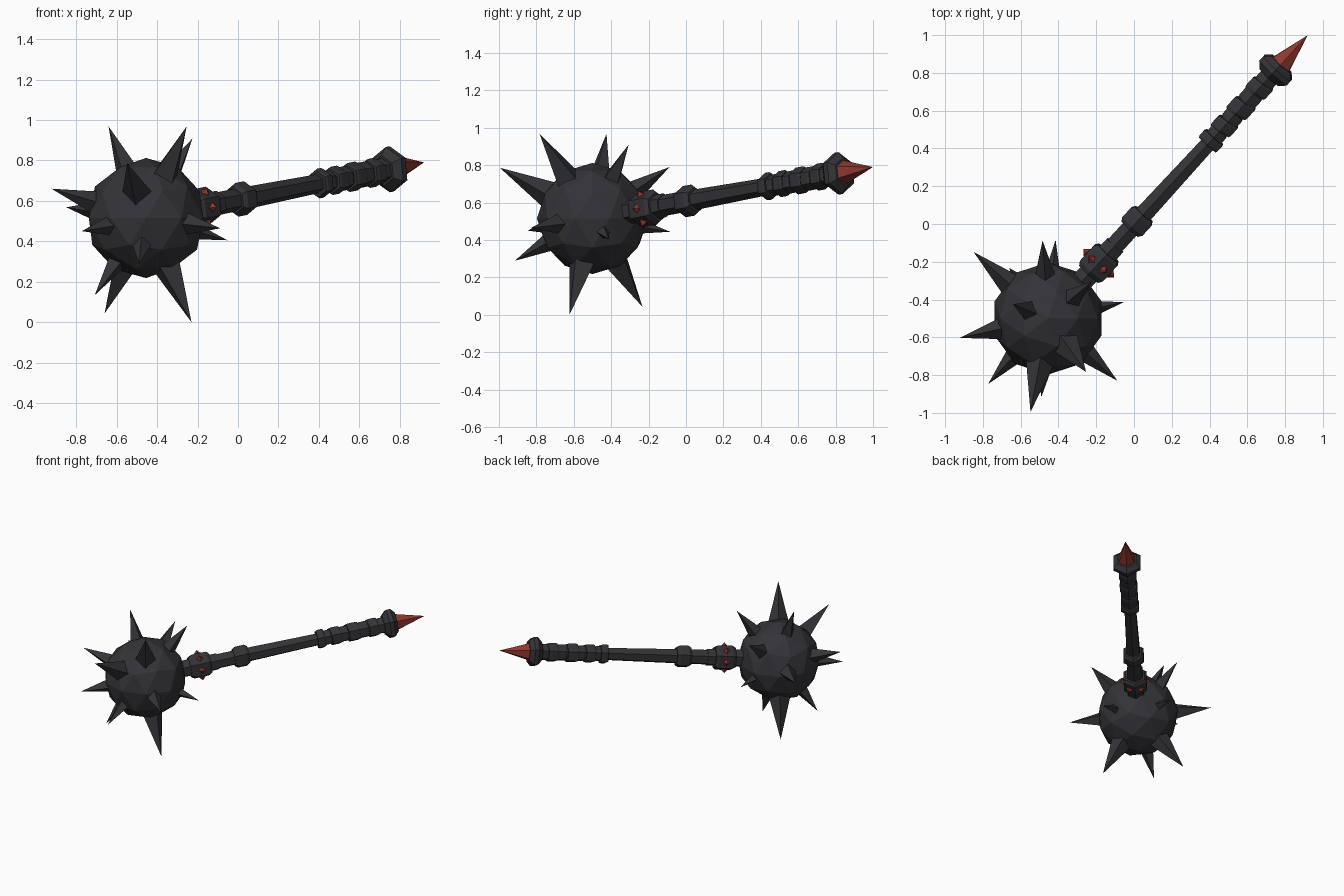
import bpy, bmesh, math
from mathutils import Vector, Matrix

if "Cube" in bpy.data.objects:
    bpy.data.objects.remove(bpy.data.objects["Cube"])

CENTRE = Vector((-0.455, -0.5, 0.515))
TIP = Vector((0.92, 1.0, 0.79))
U = (TIP - CENTRE).normalized()               # handle direction
W = Vector((-U.y, U.x, 0)).normalized()       # sideways
V = U.cross(W)                                # upwards
FRAME = Matrix((W, V, U)).transposed().to_4x4()
FRAME.translation = CENTRE


def material(name, rgb):
    m = bpy.data.materials.new(name)
    m.diffuse_color = (*rgb, 1)
    m.use_nodes = True
    m.node_tree.nodes["Principled BSDF"].inputs["Base Color"].default_value = m.diffuse_color
    return m


IRON = material("dark_iron", (0.034, 0.034, 0.040))
RED = material("deep_red", (0.27, 0.038, 0.028))


def finish(name, bm, mat, matrix):
    bmesh.ops.recalc_face_normals(bm, faces=bm.faces)
    me = bpy.data.meshes.new(name)
    bm.to_mesh(me)
    bm.free()
    me.materials.append(mat)
    ob = bpy.data.objects.new(name, me)
    ob.matrix_world = matrix
    bpy.context.collection.objects.link(ob)
    return ob


def lathe(name, profile, mat, sides=6, matrix=FRAME, tilt=0.0):
    """Faceted solid from (distance, radius) pairs; tilt slants the rings."""
    bm = bmesh.new()
    rings = []
    for s, r in profile:
        if r == 0:
            rings.append([bm.verts.new((0, 0, s))])
            continue
        ring = []
        for k in range(sides):
            a = math.pi / 2 + 2 * math.pi * k / sides
            x, y = r * math.cos(a), r * math.sin(a)
            ring.append(bm.verts.new((x, y, s + tilt * x)))
        rings.append(ring)
    for a, b in zip(rings, rings[1:]):
        for k in range(sides):
            j = (k + 1) % sides
            if len(b) == 1:
                bm.faces.new((a[k], a[j], b[0]))
            else:
                bm.faces.new((a[k], a[j], b[j], b[k]))
    for ring in (rings[0], rings[-1]):
        if len(ring) > 2:
            bm.faces.new(ring)
    return finish(name, bm, mat, matrix)


# Faceted ball head
bm = bmesh.new()
bmesh.ops.create_icosphere(bm, subdivisions=2, radius=0.297)
finish("ball_head", bm, IRON, Matrix.Translation(CENTRE))

# Spikes, each given by its tip
tips = [(-.64, -.425, .968), (-.254, -.783, .968), (-.225, -.307, .909),
        (-.548, -.995, .786), (-.49, -.915, .289), (-.923, -.603, .66),
        (-.849, -.148, .568), (-.772, -.847, .45), (-.052, -.413, .405),
        (-.088, -.83, .464), (-.23, -.623, .0), (-.66, -.233, .043),
        (-.709, -.62, .133), (-.484, -.088, .79), (-.415, -.085, .444)]
for i, t in enumerate(tips):
    d = Vector(t) - CENTRE
    length = d.length
    m = d.to_track_quat('Z', 'Y').to_matrix().to_4x4()
    m.translation = CENTRE
    r = (length - 0.26) * 0.26
    lathe(f"spike_{i + 1}", [(0.24, r), (length, 0)], IRON, 4, m)

# Shaft and collars
lathe("shaft", [(0.25, 0.066), (0.36, 0.066), (0.5, 0.057), (0.7, 0.056),
                (1.27, 0.047), (1.80, 0.05)], IRON)
lathe("gem_collar", [(0.325, 0.078), (0.35, 0.095), (0.455, 0.095), (0.475, 0.08)], IRON)
lathe("neck_ring", [(0.46, 0.066), (0.53, 0.064)], IRON)
lathe("middle_collar", [(0.65, 0.068), (0.672, 0.084), (0.735, 0.084), (0.757, 0.068)], IRON)

# Red gems, one on each collar side
for k in range(6):
    a = k * math.pi / 3
    out = Vector((math.cos(a), math.sin(a), 0))
    side = Vector((-math.sin(a), math.cos(a), 0))
    local = Matrix((side, Vector((0, 0, 1)), out)).transposed().to_4x4()
    local.translation = out * 0.08 + Vector((0, 0, 0.40))
    lathe(f"gem_{k + 1}", [(-0.01, 0.025), (0.005, 0.025), (0.03, 0)], RED, 4, FRAME @ local)

# Grip wrap: slanted bands of alternating width
bands = [(1.262, 1.315, .074, 0), (1.31, 1.362, .058, .1), (1.36, 1.43, .070, -.15),
         (1.425, 1.49, .060, .15), (1.485, 1.565, .072, -.15), (1.56, 1.64, .063, .15),
         (1.635, 1.705, .072, -.12), (1.70, 1.775, .062, 0)]
for i, (a, b, r, tilt) in enumerate(bands):
    lathe(f"grip_band_{i + 1}", [(a, r * 0.92), (a + 0.012, r), (b - 0.012, r), (b, r * 0.92)],
          IRON, tilt=tilt)

# Pommel and red point
lathe("pommel", [(1.75, 0.075), (1.785, 0.113), (1.815, 0.113), (1.845, 0.078)], IRON)
lathe("pommel_point", [(1.82, 0.072), ((TIP - CENTRE).length, 0)], RED)
